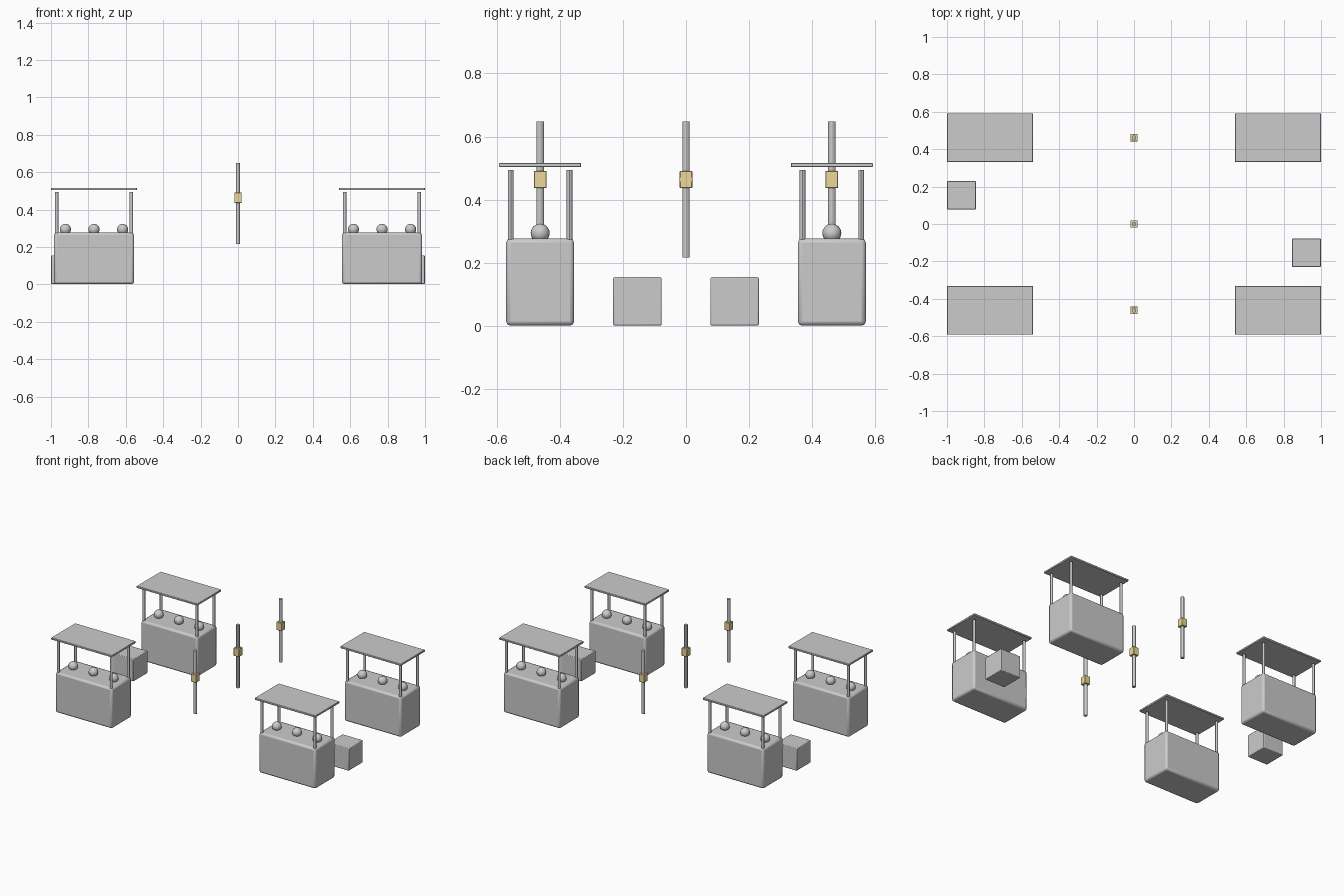
import bpy

if "Cube" in bpy.data.objects:
    bpy.data.objects.remove(bpy.data.objects["Cube"])

yellow = bpy.data.materials.new("lantern_yellow")
yellow.diffuse_color = (0.85, 0.68, 0.32, 1)
yellow.use_nodes = True
yellow.node_tree.nodes["Principled BSDF"].inputs["Base Color"].default_value = yellow.diffuse_color


def box(name, loc, size, bevel=0.0, segments=2):
    bpy.ops.mesh.primitive_cube_add(size=1, location=loc)
    ob = bpy.context.object
    ob.name = name
    ob.scale = size
    bpy.ops.object.transform_apply(location=False, rotation=False, scale=True)
    if bevel:
        m = ob.modifiers.new("bevel", 'BEVEL')
        m.width = bevel
        m.segments = segments
        bpy.ops.object.shade_smooth_by_angle()
    return ob


def rod(name, x, y, z0, z1, r, sides=12):
    bpy.ops.mesh.primitive_cylinder_add(vertices=sides, radius=r, depth=z1 - z0,
                                        location=(x, y, (z0 + z1) / 2))
    bpy.context.object.name = name
    bpy.ops.object.shade_smooth_by_angle()


def stall(cx, cy):
    # counter and flat canopy
    box("stall_counter", (cx, cy, 0.139), (0.428, 0.215, 0.276), 0.013)
    box("stall_canopy", (cx, cy, 0.51), (0.46, 0.26, 0.013), 0.002, 1)
    # four corner posts
    for sx in (-1, 1):
        for sy in (-1, 1):
            rod("canopy_post", cx + sx * 0.2, cy + sy * 0.093, 0.26, 0.494, 0.009)
    # row of round goods
    for i in (-1, 0, 1):
        bpy.ops.mesh.primitive_uv_sphere_add(segments=20, ring_count=12, radius=0.03,
                                             location=(cx + i * 0.153, cy, 0.294))
        bpy.context.object.name = "round_goods"
        bpy.ops.object.shade_smooth()


# four stalls at the corners
for sx in (-1, 1):
    for sy in (-1, 1):
        stall(sx * 0.77, sy * 0.462)

# central row of lantern poles
for y in (-0.462, 0, 0.462):
    rod("lantern_pole", 0, y, 0.217, 0.648, 0.0115)
    lamp = box("lantern", (0, y, 0.464), (0.04, 0.04, 0.055), 0.002, 1)
    lamp.data.materials.append(yellow)

# two crates between the stalls
for s in (-1, 1):
    box("crate", (s * 0.922, -s * 0.154, 0.078), (0.153, 0.153, 0.153), 0.004)
